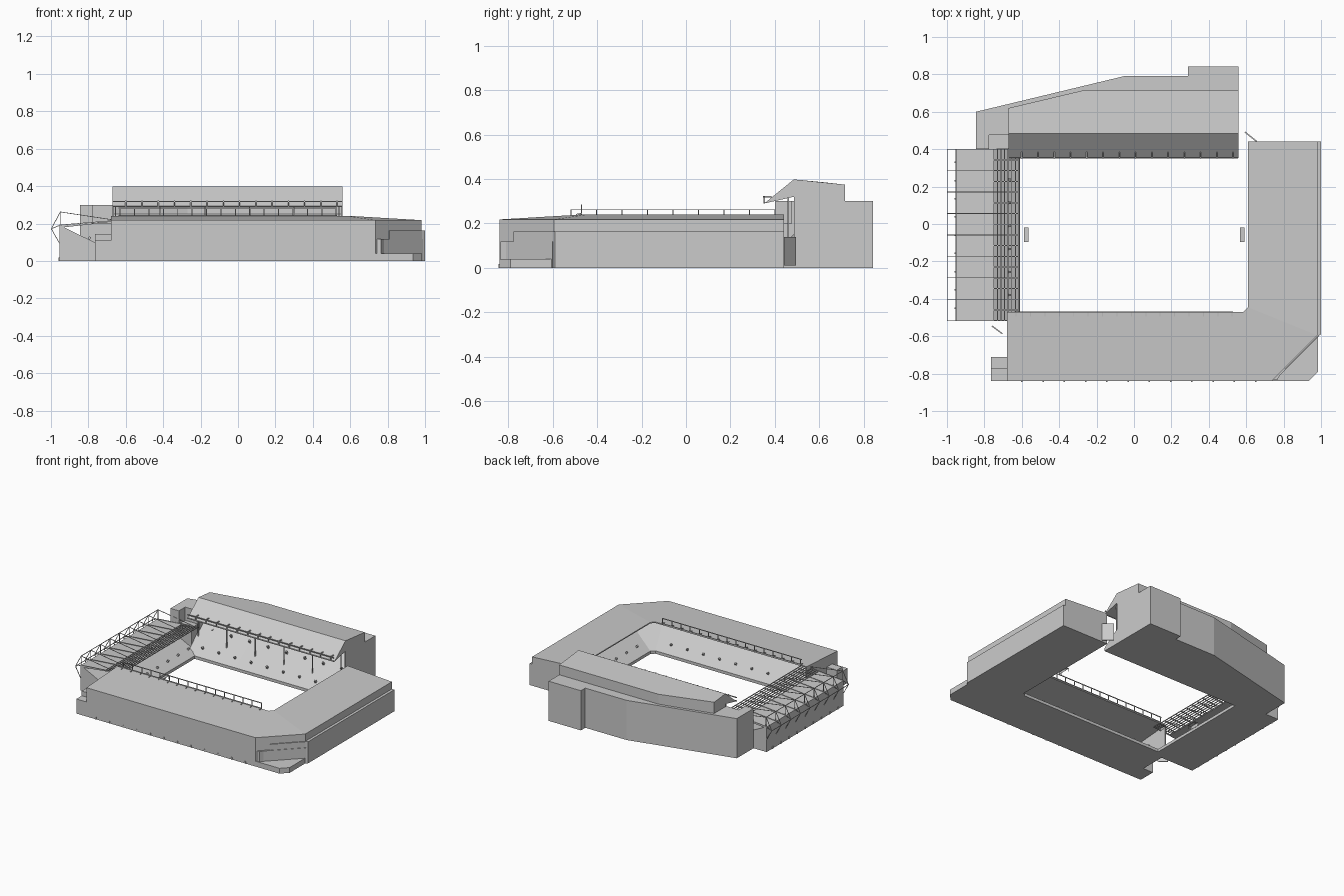
import bpy, bmesh
from mathutils import Vector

if "Cube" in bpy.data.objects:
    bpy.data.objects.remove(bpy.data.objects["Cube"])


def finish(name, bm):
    bmesh.ops.recalc_face_normals(bm, faces=bm.faces)
    me = bpy.data.meshes.new(name)
    bm.to_mesh(me)
    bm.free()
    ob = bpy.data.objects.new(name, me)
    bpy.context.collection.objects.link(ob)
    return ob


def loft(name, rings):
    """Skin closed rings of equal length and cap both ends."""
    bm = bmesh.new()
    vs = [[bm.verts.new(p) for p in r] for r in rings]
    n = len(vs[0])
    for a, b in zip(vs, vs[1:]):
        for i in range(n):
            j = (i + 1) % n
            bm.faces.new((a[i], a[j], b[j], b[i]))
    bm.faces.new(vs[0])
    bm.faces.new(vs[-1])
    return finish(name, bm)


def prism(name, plan, z0, z1):
    return loft(name, [[(x, y, z) for x, y in plan] for z in (z0, z1)])


def box(name, x0, x1, y0, y1, z0, z1):
    return prism(name, [(x0, y0), (x1, y0), (x1, y1), (x0, y1)], z0, z1)


def bars(name, segs, r=0.002):
    """Square bars between pairs of points, joined in one object."""
    bm = bmesh.new()
    for a, b in segs:
        a, b = Vector(a), Vector(b)
        d = b - a
        q = d.to_track_quat('Z', 'Y')
        res = bmesh.ops.create_cube(bm, size=1)
        for v in res['verts']:
            v.co = q @ Vector((v.co.x * 2 * r, v.co.y * 2 * r, v.co.z * d.length)) + (a + b) / 2
    return finish(name, bm)


def spread(a, b, n):
    return [a + (b - a) * i / (n - 1) for i in range(n)]


def stand(name, stations, profile):
    """Profile points are (fraction from pitch edge to outer edge, z)."""
    rings = []
    for (ix, iy), (ox, oy) in stations:
        rings.append([(ix + (ox - ix) * t, iy + (oy - iy) * t, z) for t, z in profile])
    return loft(name, rings)


# Front and right stands: one C-shaped section (floor, rake, roof) round the corner
c_profile = [(0, 0), (1, 0), (1, 0.218), (0, 0.24), (0, 0.232), (0.93, 0.205), (0.86, 0.19), (0, 0.022)]
stand("front_and_right_stand", [
    ((-0.68, -0.47), (-0.68, -0.84)),
    ((0.585, -0.47), (0.735, -0.84)),
    ((0.61, -0.445), (0.98, -0.595)),
    ((0.61, 0.44), (0.98, 0.44))], c_profile)
wall = [(0, 0), (1, 0), (1, 0.218), (0.0, 0.236)]
stand("front_stand_end_wall", [((-0.68, -0.47), (-0.68, -0.84)), ((-0.672, -0.47), (-0.672, -0.84))], wall)
stand("right_stand_end_wall", [((0.61, 0.432), (0.98, 0.432)), ((0.61, 0.44), (0.98, 0.44))], wall)

# Corner plinth, lower ledge and outer side wall
prism("corner_plinth", [(0.73, -0.84), (0.935, -0.84), (0.985, -0.79), (0.985, -0.6), (0.9, -0.6)], 0, 0.04)
prism("corner_ledge", [(0.765, -0.835), (0.78, -0.81), (0.99, -0.60), (0.97, -0.59), (0.73, -0.83)], 0, 0.118)
prism("right_lower_wall", [(0.81, -0.775), (0.985, -0.60), (1.0, -0.59), (1.0, 0.44), (0.97, 0.44), (0.97, -0.59), (0.80, -0.76)], 0, 0.163)

# Annex at the front left corner
box("annex_front", -0.765, -0.675, -0.84, -0.775, 0, 0.11)
box("annex_back", -0.765, -0.675, -0.775, -0.71, 0, 0.145)

# Back stand: rake with main roof, rear edge cut back on the left
rings = []
for x, yb in ((-0.67, 0.62), (-0.27, 0.715), (0.56, 0.715)):
    zb = 0.40 - (yb - 0.485) * 0.11
    rings.append([(x, 0.352, 0.29), (x, 0.485, 0.398), (x, yb, zb), (x, yb, 0), (x, 0.352, 0),
                  (x, 0.352, 0.022), (x, yb - 0.03, 0.25), (x, yb - 0.03, 0.33), (x, 0.485, 0.32)])
loft("back_stand", rings)
for name, x, yb in (("back_stand_left_wall", -0.67, 0.62), ("back_stand_right_wall", 0.552, 0.71)):
    prof = [(0.485, 0), (yb, 0), (yb, 0.375), (0.485, 0.39)]
    loft(name, [[(xx, y, z) for y, z in prof] for xx in (x, x + 0.008)])
prism("back_building", [(-0.845, 0.40), (-0.845, 0.60), (-0.055, 0.79), (0.29, 0.79), (0.29, 0.842), (0.56, 0.842),
                        (0.56, 0.70), (-0.27, 0.70), (-0.67, 0.605), (-0.67, 0.475), (-0.775, 0.475), (-0.775, 0.40)], 0, 0.30)
box("back_corner_block", -0.775, -0.67, 0.40, 0.475, 0, 0.20)

# Back roof: front rails, light brackets and slim columns
segs = [((-0.67, 0.352, z), (0.555, 0.352, z)) for z in (0.292, 0.318)]
for x in spread(-0.6, 0.53, 14):
    segs += [((x, 0.347, 0.32), (x, 0.385, 0.32)), ((x, 0.352, 0.29), (x, 0.352, 0.32))]
bars("back_roof_light_rails", segs, 0.003)
bars("back_stand_columns", [((x, 0.46, 0.09), (x, 0.46, 0.32)) for x in spread(-0.655, 0.54, 6)], 0.003)

# Left stand: solid outer roof, open lattice over the front rows
prof = [(-0.61, 0), (-0.955, 0), (-0.955, 0.19), (-0.75, 0.206), (-0.75, 0.20), (-0.93, 0.18), (-0.61, 0.022)]
loft("left_stand", [[(x, y, z) for x, z in prof] for y in (-0.517, 0.40)])
ys = spread(-0.517, 0.40, 9)
segs = []
for x in spread(-0.75, -0.615, 8):
    z = 0.206 + (x + 0.75) * 0.1
    segs.append(((x, ys[0], z), (x, ys[-1], z)))
for y in spread(ys[0], ys[-1], 17):
    segs.append(((-0.75, y, 0.204), (-0.612, y, 0.218)))
bars("left_roof_lattice", segs, 0.0025)

# Left stand: outrigger trusses and their long chords
segs = []
for y in ys:
    path = [(-0.65, 0.217), (-0.95, 0.262), (-0.998, 0.172), (-0.952, 0.09)]
    pts = [(x, y, z) for x, z in path]
    segs += list(zip(pts, pts[1:]))
    segs += [((-0.95, y, 0.262), (-0.95, y, 0.19)), ((-0.998, y, 0.172), (-0.95, y, 0.192)),
             ((-0.955, y, 0.192), (-0.65, y, 0.217))]
for x, z in ((-0.95, 0.262), (-0.998, 0.172)):
    segs.append(((x, ys[0], z), (x, ys[-1], z)))
bars("left_roof_trusses", segs, 0.0018)

# Light rail standing on the inner edge of the front roof
segs = [((-0.64, -0.47, z), (0.53, -0.47, z)) for z in (0.243, 0.283)]
for x in spread(-0.63, 0.525, 16):
    segs += [((x, -0.47, 0.235), (x, -0.47, 0.285)), ((x, -0.47, 0.245), (x, -0.495, 0.24))]
bars("front_roof_light_rail", segs, 0.0025)

# Entrances: short stubs on the rakes
segs = []
for t, n in ((0.2, 9), (0.6, 8)):
    zs = 0.022 + 0.195 * t
    for x in spread(-0.58, 0.5, n):
        y = -0.47 - 0.37 * t
        segs.append(((x, y, zs - 0.01), (x, y + 0.012, zs + 0.012)))
        y = 0.352 + 0.3 * t
        zn = 0.022 + 0.22 * t
        segs.append(((x, y, zn - 0.01), (x, y - 0.012, zn + 0.012)))
    for y in spread(-0.38, 0.36, n - 2):
        x = 0.61 + 0.37 * t
        segs.append(((x, y, zs - 0.01), (x - 0.012, y, zs + 0.012)))
        x = -0.61 - 0.32 * t
        zw = 0.022 + 0.158 * t
        segs.append(((x, y, zw - 0.01), (x + 0.012, y, zw + 0.012)))
bars("stand_entrances", segs, 0.006)

# Doors along the foot of the outer walls
segs = [((x, -0.84, 0), (x, -0.84, 0.018)) for x in spread(-0.6, 0.65, 12)]
segs += [((-0.956, y, 0), (-0.956, y, 0.018)) for y in spread(-0.45, 0.33, 9)]
bars("outer_doors", segs, 0.004)

# Corner screens
for name, (ax, ay), (bx, by) in (("left_screen", (-0.762, -0.547), (-0.705, -0.59)),
                                 ("right_screen", (0.59, 0.49), (0.655, 0.438))):
    prism(name, [(ax, ay), (bx, by), (bx + 0.004, by + 0.005), (ax + 0.004, ay + 0.005)], 0.01, 0.14)

# Goals as open frames with a flat net on top
for name, s, cx in (("left_goal", -1, -0.577), ("right_goal", 1, 0.58)):
    f, b = cx - s * 0.012, cx + s * 0.012
    bars(name + "_frame", [((f, -0.095, 0), (f, -0.095, 0.026)), ((f, -0.02, 0), (f, -0.02, 0.026)),
                           ((f, -0.095, 0.026), (f, -0.02, 0.026))], 0.0015)
    loft(name + "_net", [[(f, y, 0.026), (b, y, 0.024), (b, y, 0), (b - s * 0.001, y, 0),
                          (b - s * 0.001, y, 0.023), (f, y, 0.025)] for y in (-0.095, -0.02)])
